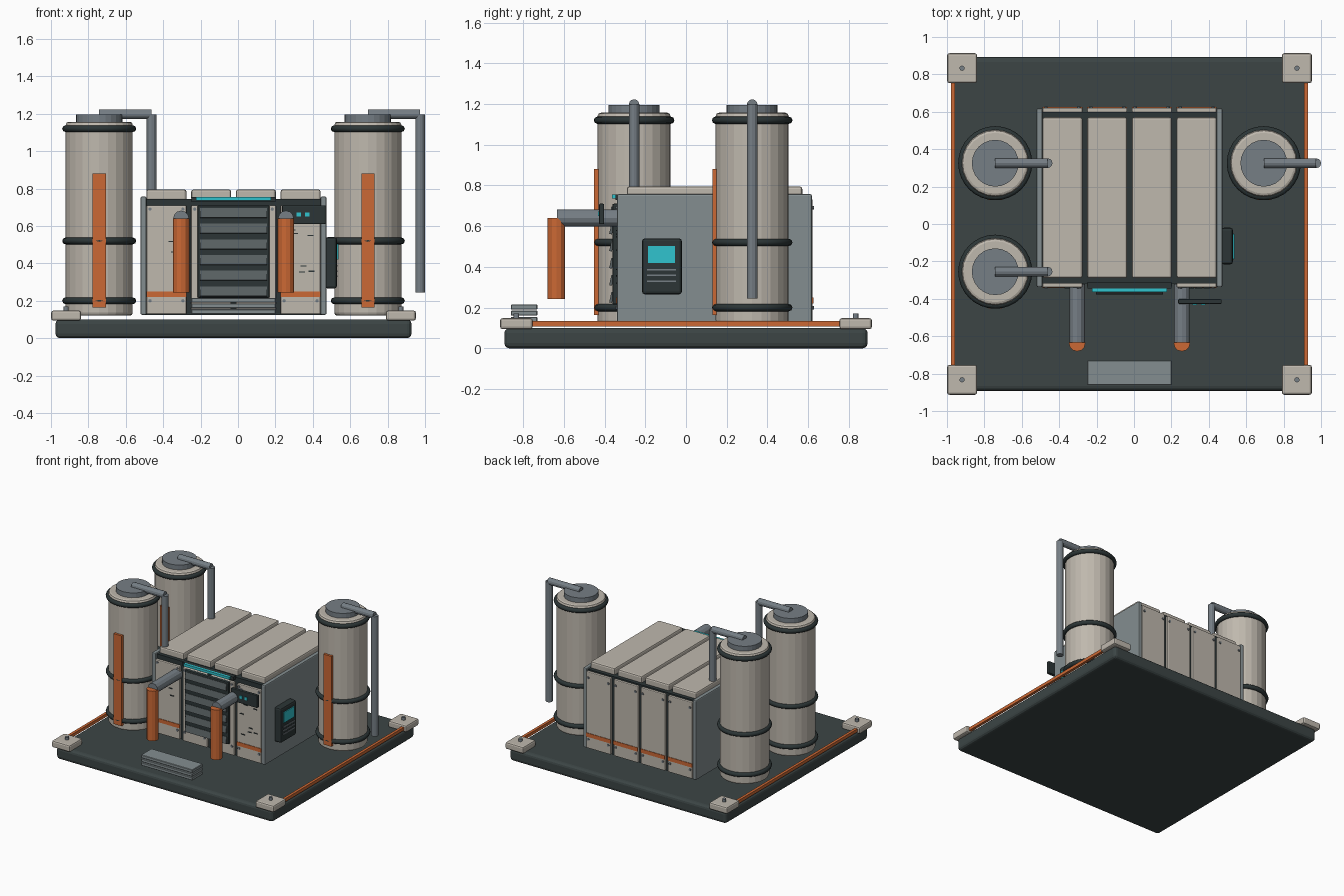
import bpy, bmesh, math, random
from mathutils import Vector, Matrix

old = bpy.data.objects.get("Cube")
if old:
    bpy.data.objects.remove(old, do_unlink=True)

XC = -0.024  # shared centre line of the platform
random.seed(4)


def material(name, rgb):
    m = bpy.data.materials.new(name)
    m.use_nodes = True
    m.diffuse_color = (*rgb, 1)
    bsdf = next(n for n in m.node_tree.nodes if n.type == 'BSDF_PRINCIPLED')
    bsdf.inputs["Base Color"].default_value = (*rgb, 1)
    return m


CREAM = material("warm_white_paint", (0.52, 0.48, 0.42))
DARK = material("dark_green_grey", (0.045, 0.06, 0.06))
RUBBER = material("black_green_rubber", (0.025, 0.036, 0.037))
GREY = material("panel_grey", (0.23, 0.27, 0.28))
STEEL = material("pipe_steel", (0.18, 0.21, 0.235))
SLATE = material("slat_grey", (0.1, 0.12, 0.125))
ORANGE = material("orange_paint", (0.6, 0.14, 0.035))
CYAN = material("cyan_glow", (0.03, 0.55, 0.62))


def finish(name, bm, mat, smooth=False):
    me = bpy.data.meshes.new(name)
    bmesh.ops.recalc_face_normals(bm, faces=bm.faces)
    bm.to_mesh(me)
    bm.free()
    me.materials.append(mat)
    for p in me.polygons:
        p.use_smooth = smooth
    ob = bpy.data.objects.new(name, me)
    bpy.context.collection.objects.link(ob)
    return ob


def box(name, x, y, z, mat, bevel=0.0, segs=2, tilt=0.0):
    """Box from (min, max) ranges; x is measured from the centre line."""
    lo, hi = Vector((x[0] + XC, y[0], z[0])), Vector((x[1] + XC, y[1], z[1]))
    bm = bmesh.new()
    bmesh.ops.create_cube(bm, size=1)
    bmesh.ops.scale(bm, vec=hi - lo, verts=bm.verts)
    if bevel:
        bmesh.ops.bevel(bm, geom=bm.edges[:], offset=bevel, segments=segs,
                        profile=0.5, affect='EDGES')
    bm.transform(Matrix.Translation((lo + hi) / 2) @ Matrix.Rotation(tilt, 4, 'X'))
    return finish(name, bm, mat)


def rod(name, a, b, r, mat, seg=12, bevel=0.0):
    """Cylinder from point a to point b, with optional rounded rims."""
    a, b = Vector(a), Vector(b)
    a.x += XC
    b.x += XC
    bm = bmesh.new()
    bmesh.ops.create_cone(bm, cap_ends=True, segments=seg, radius1=r, radius2=r,
                          depth=(b - a).length)
    if bevel:
        rims = [e for e in bm.edges if abs(e.verts[0].co.z - e.verts[1].co.z) < 1e-5]
        bmesh.ops.bevel(bm, geom=rims, offset=bevel, segments=2, profile=0.5, affect='EDGES')
    rot = (b - a).to_track_quat('Z', 'Y').to_matrix().to_4x4()
    bm.transform(Matrix.Translation((a + b) / 2) @ rot)
    return finish(name, bm, mat)


def ring(name, x, y, z, big, small, mat):
    """Hoop made by spinning a small circle around a vertical axis."""
    bm = bmesh.new()
    c = bmesh.ops.create_circle(bm, segments=8, radius=small,
                                matrix=Matrix.Translation((big, 0, 0)) @ Matrix.Rotation(math.pi / 2, 4, 'X'))
    geom = c["verts"] + bm.edges[:]
    bmesh.ops.spin(bm, geom=geom, cent=(0, 0, 0), axis=(0, 0, 1), angle=2 * math.pi, steps=32)
    bmesh.ops.remove_doubles(bm, verts=bm.verts, dist=1e-4)
    bm.transform(Matrix.Translation((x + XC, y, z)))
    return finish(name, bm, mat, True)


# Platform with corner pads and side rails
box("platform", (-0.952, 0.952), (-0.892, 0.892), (0, 0.1), DARK, 0.025, 3)
for sx in (-1, 1):
    side = "left" if sx > 0 else "right"
    box(f"{side}_rail", (sx * 0.943 - 0.011, sx * 0.943 + 0.011), (-0.77, 0.77), (0.108, 0.133), ORANGE)
    for sy in (-1, 1):
        px, py = sx * 0.895, sy * 0.833
        end = "back" if sy > 0 else "front"
        box(f"{end}_{side}_pad", (px - 0.08, px + 0.08), (py - 0.08, py + 0.08), (0.094, 0.148), CREAM, 0.012)
        rod(f"{end}_{side}_pad_bolt", (px, py, 0.14), (px, py, 0.17), 0.014, STEEL)

# Storage tanks with hoops, caps, stripes and outlet pipes
for label, tx, ty in (("back_right", -0.718, 0.325), ("front_right", -0.718, -0.255), ("back_left", 0.718, 0.325)):
    rod(f"{label}_tank", (tx, ty, 0.12), (tx, ty, 1.157), 0.179, CREAM, 24, 0.016)
    rod(f"{label}_tank_cap", (tx, ty, 1.15), (tx, ty, 1.195), 0.125, STEEL, 24)
    for z in (0.2, 0.52, 1.12):
        ring(f"{label}_tank_hoop", tx, ty, z, 0.18, 0.018, RUBBER)
    box(f"{label}_tank_stripe", (tx - 0.035, tx + 0.035), (ty - 0.196, ty - 0.17), (0.163, 0.88), ORANGE)
    rod(f"{label}_outlet_pipe", (tx, ty, 1.197), (tx + 0.28, ty, 1.197), 0.026, STEEL)
    rod(f"{label}_down_pipe", (tx + 0.28, ty, 1.197), (tx + 0.28, ty, 0.245), 0.026, STEEL)

# Cabinet core and side walls
box("cabinet_core", (-0.48, 0.48), (-0.318, 0.6), (0.125, 0.745), RUBBER)
for sx in (-1, 1):
    box("left_wall" if sx > 0 else "right_wall", (sx * 0.481 - 0.016, sx * 0.481 + 0.016),
        (-0.338, 0.618), (0.125, 0.757), GREY, 0.008)

# Four bays of roof, front and back panels
for i in range(4):
    cx = (i - 1.5) * 0.239
    span = (cx - 0.107, cx + 0.107)
    box(f"roof_panel_{i + 1}", span, (-0.29, 0.571), (0.735, 0.795), CREAM, 0.012)
    for end, y, out in (("front", -0.327, -1), ("back", 0.609, 1)):
        top = 0.71 if out < 0 else 0.735
        box(f"{end}_panel_{i + 1}", span, (y - 0.012, y + 0.012), (0.128, top), CREAM, 0.006)
        face = y + out * 0.012
        if out > 0 or i in (0, 3):
            box(f"{end}_stripe_{i + 1}", span, (face - 0.004, face + 0.004), (0.22, 0.25), ORANGE)
        for bx in (-0.088, 0.088):
            for bz in (0.2, 0.69):
                rod(f"{end}_panel_bolt", (cx + bx, face, bz), (cx + bx, face + out * 0.007, bz), 0.009, STEEL, 8)

# Front louvre vent and light strip
box("vent_frame", (-0.193, 0.193), (-0.362, -0.33), (0.215, 0.71), RUBBER, 0.008)
for i in range(6):
    z = 0.25 + i * 0.084
    box(f"vent_slat_{i + 1}", (-0.18, 0.18), (-0.372, -0.358), (z - 0.026, z + 0.026), SLATE, tilt=math.radians(-12))
box("light_housing", (-0.225, 0.225), (-0.345, -0.31), (0.728, 0.755), RUBBER)
box("light_strip", (-0.2, 0.2), (-0.364, -0.34), (0.735, 0.755), CYAN)

# Front elbow pipes
for sx in (-1, 1):
    side = "left" if sx > 0 else "right"
    x = sx * 0.28
    rod(f"{side}_front_pipe", (x, -0.32, 0.64), (x, -0.634, 0.64), 0.042, STEEL)
    rod(f"{side}_front_drop", (x, -0.637, 0.64), (x, -0.637, 0.243), 0.044, ORANGE)

# Small front indicator box
box("indicator_box", (0.26, 0.492), (-0.427, -0.402), (0.61, 0.71), RUBBER, 0.005)
for x in (0.35, 0.394):
    box("indicator_lamp", (x - 0.012, x + 0.012), (-0.432, -0.425), (0.65, 0.673), CYAN)

# Control terminal on the left wall
box("terminal", (0.49, 0.553), (-0.216, -0.02), (0.265, 0.54), RUBBER, 0.014)
box("terminal_screen", (0.55, 0.56), (-0.187, -0.054), (0.42, 0.503), CYAN)
for z in (0.33, 0.358, 0.386):
    box("terminal_key_row", (0.55, 0.557), (-0.192, -0.048), (z - 0.004, z + 0.004), STEEL)

# Front step of three stacked treads
for i in range(3):
    z = 0.13 + i * 0.03
    box(f"step_tread_{i + 1}", (-0.226, 0.226), (-0.86, -0.73), (z, z + 0.025), GREY, 0.003, 1)

# Small paint chips on the outer front panels
for i in range(10):
    x = random.choice((-1, 1)) * random.uniform(0.28, 0.45)
    z = random.uniform(0.3, 0.6)
    box("paint_chip", (x - 0.016, x + 0.016), (-0.344, -0.336), (z - 0.003, z + 0.003), RUBBER)
